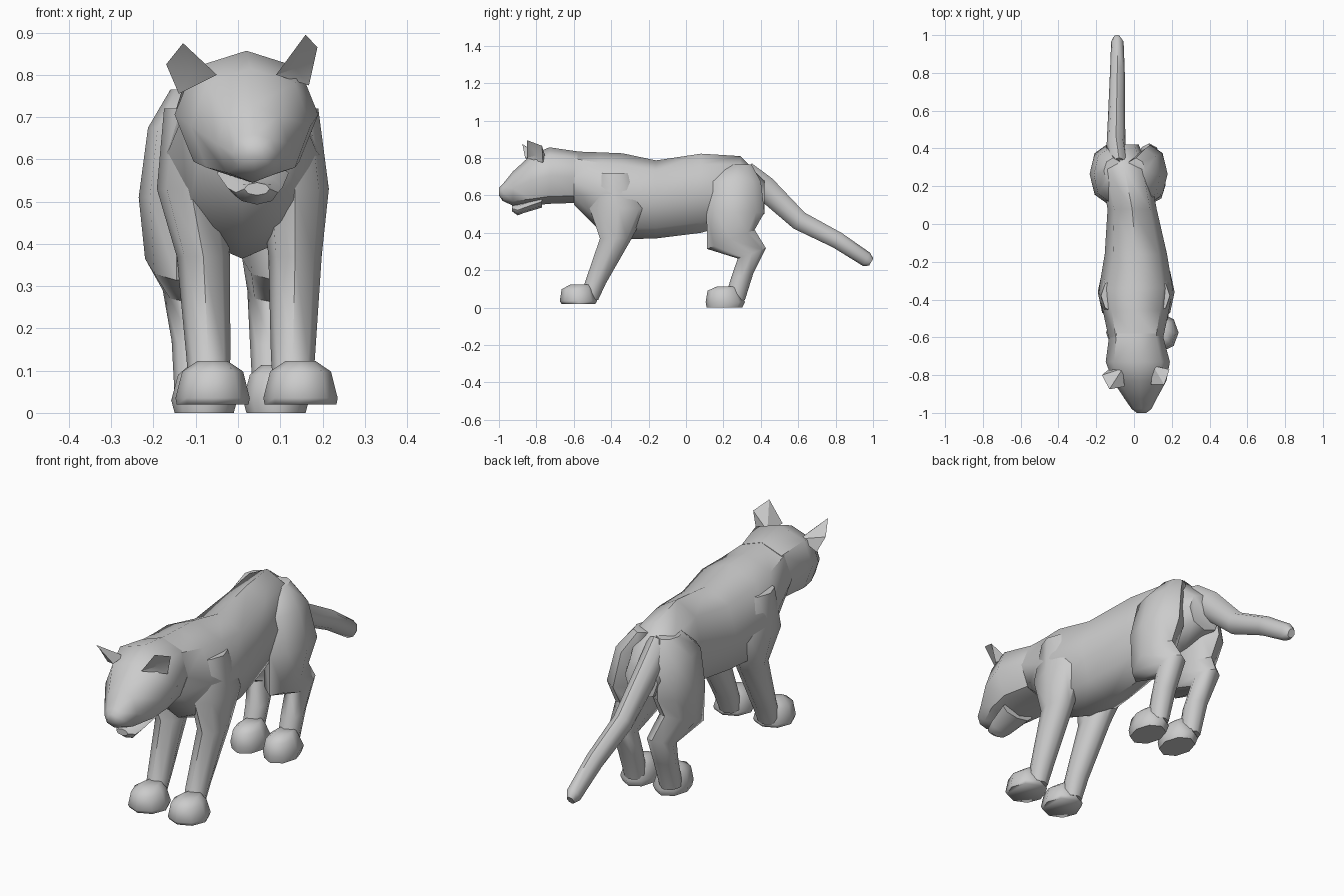
import bpy, bmesh, math
from mathutils import Vector


def loft(name, rings, n=8, angle=50, box=1.0):
    """Skin rings (x, y, z, half width, half depth, tilt in degrees); box < 1 squares them."""
    bm = bmesh.new()
    loops = []
    for x, y, z, rx, rd, tilt in rings:
        t = math.radians(tilt)
        loop = []
        for i in range(n):
            a = 2 * math.pi * i / n
            c, s = [math.copysign(abs(v) ** box, v) if abs(v) > 1e-6 else 0 for v in (math.cos(a), math.sin(a))]
            d = rd * s
            loop.append(bm.verts.new((x + rx * c, y + d * math.cos(t), z + d * math.sin(t))))
        loops.append(loop)
    for a, b in zip(loops, loops[1:]):
        for i in range(n):
            j = (i + 1) % n
            bm.faces.new((a[i], a[j], b[j], b[i]))
    bm.faces.new(loops[0])
    bm.faces.new(loops[-1])
    return finish(name, bm, angle)


def finish(name, bm, angle):
    bmesh.ops.recalc_face_normals(bm, faces=bm.faces)
    mesh = bpy.data.meshes.new(name)
    bm.to_mesh(mesh)
    bm.free()
    ob = bpy.data.objects.new(name, mesh)
    bpy.context.collection.objects.link(ob)
    bpy.ops.object.select_all(action='DESELECT')
    ob.select_set(True)
    bpy.context.view_layer.objects.active = ob
    bpy.ops.object.shade_smooth_by_angle(angle=math.radians(angle))
    return ob


def span(x, y, rx, top, bottom):
    """Upright ring given by its top and bottom height."""
    return (x, y, (top + bottom) / 2, rx, (top - bottom) / 2, 90)


# Torso from neck to rump
loft("torso", [
    span(0.01, -0.60, 0.145, 0.835, 0.55),
    span(0.01, -0.46, 0.175, 0.83, 0.41),
    span(0.01, -0.34, 0.195, 0.825, 0.365),
    span(0.01, -0.16, 0.165, 0.787, 0.37),
    span(-0.01, 0.08, 0.13, 0.823, 0.40),
    span(-0.05, 0.29, 0.13, 0.81, 0.46),
    span(-0.06, 0.42, 0.085, 0.68, 0.50)], n=8, box=0.9)

# Head with tapered muzzle
loft("head", [
    span(0.01, -0.58, 0.14, 0.835, 0.56),
    span(0.02, -0.73, 0.17, 0.857, 0.555),
    span(0.03, -0.83, 0.142, 0.815, 0.545),
    span(0.035, -0.925, 0.085, 0.728, 0.545),
    span(0.04, -0.98, 0.052, 0.66, 0.57),
    span(0.04, -1.0, 0.025, 0.64, 0.6)], n=8, box=0.88)

# Lower jaw
loft("lower_jaw", [
    span(0.035, -0.77, 0.085, 0.60, 0.535),
    span(0.04, -0.87, 0.065, 0.56, 0.505),
    span(0.045, -0.90, 0.05, 0.55, 0.493),
    span(0.045, -0.93, 0.03, 0.545, 0.515)])


# Ears: cupped leaf shapes, closed at the back
def ear(name, *points):
    bm = bmesh.new()
    i, o, t, c, h, b = [bm.verts.new(Vector(p)) for p in points]
    for f in ((i, t, h), (t, c, h), (c, o, h), (o, i, h),
              (t, i, b), (c, t, b), (o, c, b), (i, o, b)):
        bm.faces.new(f)
    finish(name, bm, 30)


# Points: inner base, outer base, tip, outer corner, hollow, back
ear("left_ear", (-0.05, -0.86, 0.80), (-0.14, -0.775, 0.755), (-0.13, -0.875, 0.875),
    (-0.17, -0.80, 0.825), (-0.105, -0.825, 0.805), (-0.06, -0.765, 0.80))
ear("right_ear", (0.09, -0.85, 0.80), (0.168, -0.765, 0.775), (0.16, -0.85, 0.895),
    (0.188, -0.77, 0.865), (0.135, -0.80, 0.815), (0.10, -0.75, 0.80))

# Front legs and paws: x of shoulder, elbow, shin, ankle and paw for each side
for side, xs in (("left", (-0.10, -0.112, -0.082, -0.07, -0.06)),
                 ("right", (0.115, 0.135, 0.135, 0.13, 0.148))):
    sh, el, shin, ank, paw = xs
    loft(side + "_front_leg", [
        (sh, -0.38, 0.72, 0.075, 0.09, 0),
        (el, -0.36, 0.53, 0.08, 0.155, 0),
        (shin, -0.375, 0.37, 0.063, 0.085, 0),
        (ank, -0.485, 0.13, 0.052, 0.057, 0),
        (ank, -0.52, 0.04, 0.045, 0.05, 0)])
    loft(side + "_front_paw", [
        (paw, -0.575, 0.02, 0.085, 0.09, 0),
        (paw, -0.575, 0.035, 0.088, 0.1, 0),
        (paw, -0.58, 0.098, 0.072, 0.085, 0),
        (paw, -0.565, 0.123, 0.035, 0.055, 0)], angle=65)

# Hind legs and paws, with the bent hock
for side, xs in (("left", (-0.11, -0.135, -0.145, -0.145, -0.12, -0.105, -0.08)),
                 ("right", (0.01, 0.06, 0.088, 0.085, 0.08, 0.08, 0.09))):
    hip, th, mid, knee, hock, ank, paw = xs
    loft(side + "_hind_leg", [
        (hip, 0.28, 0.765, 0.05, 0.07, 0),
        (th, 0.26, 0.675, 0.078, 0.14, 0),
        (mid, 0.265, 0.51, 0.09, 0.155, 0),
        (knee, 0.24, 0.365, 0.075, 0.137, 22),
        (hock, 0.352, 0.29, 0.058, 0.08, 20),
        (ank, 0.30, 0.17, 0.052, 0.06, 10),
        (ank, 0.26, 0.04, 0.045, 0.055, 0)])
    loft(side + "_hind_paw", [
        (paw, 0.205, 0.0, 0.07, 0.095, 0),
        (paw, 0.21, 0.03, 0.078, 0.105, 0),
        (paw, 0.20, 0.09, 0.062, 0.085, 0),
        (paw, 0.22, 0.113, 0.035, 0.055, 0)], angle=65)

# Tail
loft("tail", [
    (-0.08, 0.30, 0.71, 0.055, 0.08, 50),
    (-0.095, 0.42, 0.64, 0.05, 0.065, 50),
    (-0.092, 0.605, 0.465, 0.044, 0.052, 55),
    (-0.088, 0.81, 0.36, 0.039, 0.045, 60),
    (-0.088, 0.965, 0.258, 0.033, 0.04, 60),
    (-0.09, 0.99, 0.243, 0.018, 0.022, 60)])
